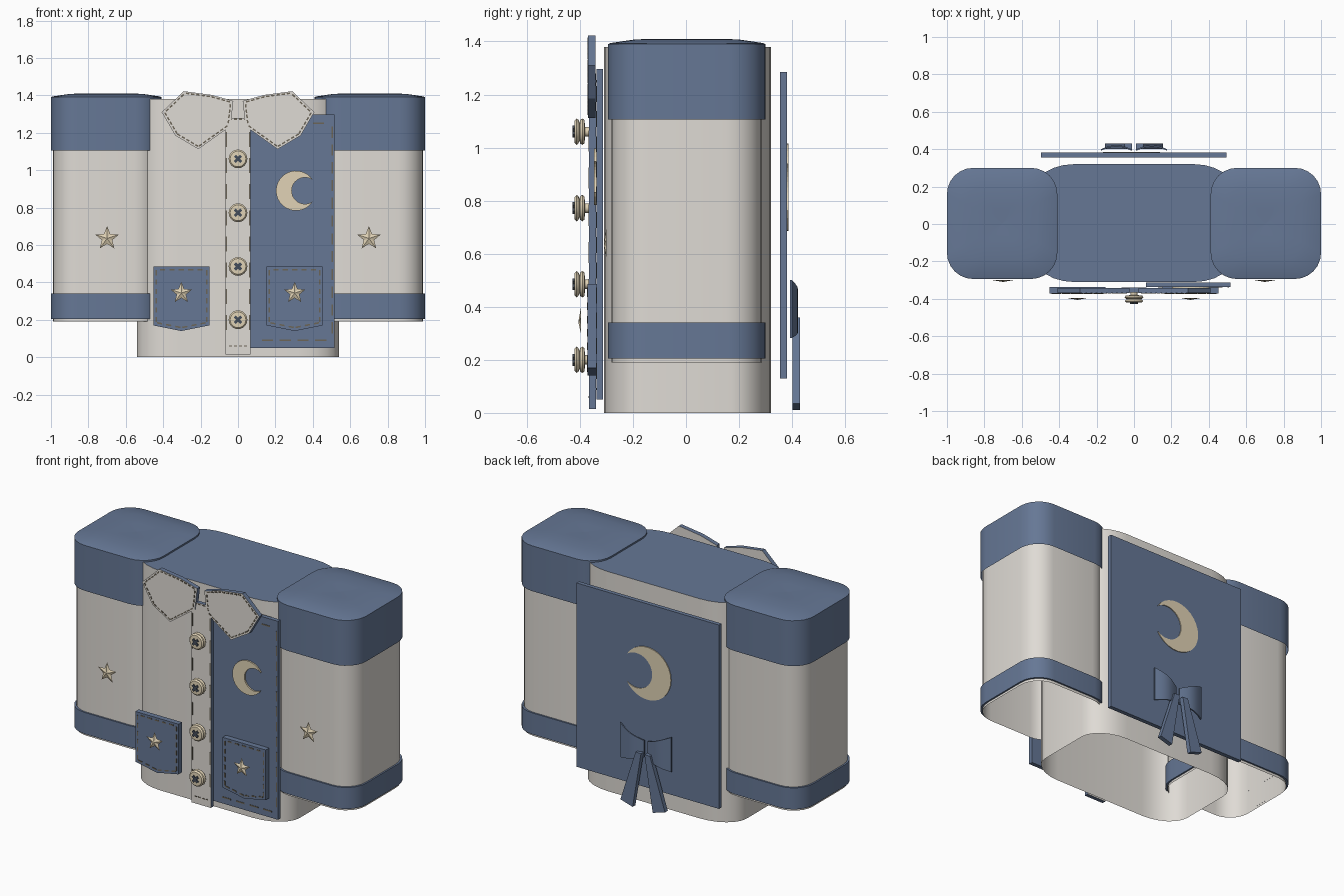
import bpy, bmesh, math
from mathutils import Vector

if "Cube" in bpy.data.objects:
    bpy.data.objects.remove(bpy.data.objects["Cube"])


def material(name, rgb):
    m = bpy.data.materials.new(name)
    m.diffuse_color = (*rgb, 1)
    m.use_nodes = True
    m.node_tree.nodes["Principled BSDF"].inputs["Base Color"].default_value = m.diffuse_color
    return m


BLUE = material("dusty_blue", (0.132, 0.186, 0.302))
CREAM = material("cream", (0.74, 0.71, 0.665))
TAN = material("tan", (0.75, 0.65, 0.465))
BROWN = material("stitch_brown", (0.15, 0.13, 0.095))
SLATE = material("dark_slate", (0.06, 0.075, 0.10))


def finish(name, bm, mats, smooth=False):
    bmesh.ops.recalc_face_normals(bm, faces=bm.faces[:])
    me = bpy.data.meshes.new(name)
    bm.to_mesh(me)
    bm.free()
    for m in mats:
        me.materials.append(m)
    ob = bpy.data.objects.new(name, me)
    bpy.context.collection.objects.link(ob)
    if smooth:
        bpy.ops.object.select_all(action='DESELECT')
        ob.select_set(True)
        bpy.context.view_layer.objects.active = ob
        bpy.ops.object.shade_smooth_by_angle(angle=math.radians(30))
    return ob


def rounded_rect(hx, hy, rx, ry, seg=6):
    pts = []
    for k, (sx, sy) in enumerate(((1, 1), (-1, 1), (-1, -1), (1, -1))):
        for i in range(seg + 1):
            a = math.radians(90 * k + 90 * i / seg)
            pts.append((sx * (hx - rx) + rx * math.cos(a), sy * (hy - ry) + ry * math.sin(a)))
    return pts


def stack(name, outline, cx, cy, levels, mats, top_mat=None):
    """Loft an outline through (scale, z) levels, open below; top_mat closes the top."""
    bm = bmesh.new()
    rings = [[bm.verts.new((cx + x * s, cy + y * s, z)) for x, y in outline] for s, z in levels]
    n = len(outline)
    for a, b in zip(rings, rings[1:]):
        for i in range(n):
            bm.faces.new((a[i], a[(i + 1) % n], b[(i + 1) % n], b[i]))
    if top_mat is not None:
        bm.faces.new(rings[-1]).material_index = top_mat
    return finish(name, bm, mats, True)


def plate(name, pts, y0, y1, face_mat, side_mat=None):
    """Extrude an x-z outline from y0 to y1, with an optional edge colour."""
    bm = bmesh.new()
    a = [bm.verts.new((x, y0, z)) for x, z in pts]
    b = [bm.verts.new((x, y1, z)) for x, z in pts]
    bm.faces.new(a)
    bm.faces.new(b)
    n = len(pts)
    for i in range(n):
        f = bm.faces.new((a[i], a[(i + 1) % n], b[(i + 1) % n], b[i]))
        f.material_index = 1 if side_mat else 0
    return finish(name, bm, [face_mat, side_mat] if side_mat else [face_mat])


def rect(x0, x1, z0, z1):
    return [(x0, z0), (x1, z0), (x1, z1), (x0, z1)]


def crescent(cx, cz, r, d=0.45, tip=32, n=24):
    t0 = math.radians(tip)
    vx, vz = math.cos(t0) - d, math.sin(t0)
    ri, t1 = math.hypot(vx, vz), math.atan2(vz, vx)
    pts = []
    for i in range(n + 1):
        t = t0 + (2 * math.pi - 2 * t0) * i / n
        pts.append((cx + r * math.cos(t), cz + r * math.sin(t)))
    for i in range(1, n):
        t = 2 * math.pi - t1 - (2 * math.pi - 2 * t1) * i / n
        pts.append((cx + r * (d + ri * math.cos(t)), cz + r * ri * math.sin(t)))
    return pts


def star(name, cx, cz, r, y_base, y_tip):
    bm = bmesh.new()
    ring = []
    for i in range(10):
        a = math.pi / 2 + i * math.pi / 5
        q = r if i % 2 == 0 else r * 0.44
        ring.append(bm.verts.new((cx + q * math.cos(a), y_base, cz + q * math.sin(a))))
    tip = bm.verts.new((cx, y_tip, cz))
    bm.faces.new(ring)
    for i in range(10):
        bm.faces.new((ring[i], ring[(i + 1) % 10], tip))
    finish(name, bm, [TAN])


def stitches(name, lines, y, length, gap, width=0.008):
    """Thin raised dashes along each x-z line segment."""
    bm = bmesh.new()
    for p, q in lines:
        p, q = Vector(p), Vector(q)
        total = (q - p).length
        d = (q - p) / total
        side = Vector((-d.y, d.x)) * width / 2
        count = max(1, int((total + gap) / (length + gap)))
        start = (total - count * (length + gap) + gap) / 2
        for i in range(count):
            a = p + d * (start + i * (length + gap))
            b = a + d * length
            quad = (a - side, b - side, b + side, a + side)
            f = [bm.verts.new((v.x, y - 0.002, v.y)) for v in quad]
            k = [bm.verts.new((v.x, y, v.y)) for v in quad]
            bm.faces.new(f)
            bm.faces.new(k)
            for j in range(4):
                bm.faces.new((f[j], f[(j + 1) % 4], k[(j + 1) % 4], k[j]))
    finish(name, bm, [BROWN])


def closed(pts):
    return list(zip(pts, pts[1:] + pts[:1]))


def shrink(pts, s):
    cx = sum(p[0] for p in pts) / len(pts)
    cz = sum(p[1] for p in pts) / len(pts)
    return [(cx + (x - cx) * s, cz + (z - cz) * s) for x, z in pts]


# Hollow torso with a blue top
stack("torso", rounded_rect(0.54, 0.315, 0.22, 0.15), 0, 0.005,
      [(1, 0), (1, 1.38)], [CREAM, BLUE], 1)

# Hollow sleeves, shoulder caps, cuffs and sleeve stars
for s, side in ((-1, "left"), (1, "right")):
    cx = s * 0.705
    stack(side + "_sleeve", rounded_rect(0.285, 0.284, 0.135, 0.135), cx, 0.003,
          [(1, 0.19), (1, 1.38)], [CREAM])
    cap = rounded_rect(0.295, 0.297, 0.14, 0.14)
    stack(side + "_shoulder_cap", cap, cx, 0.003,
          [(1, 1.105), (1, 1.39), (0.97, 1.394), (0.65, 1.408), (0.3, 1.41), (0.02, 1.405)], [BLUE], 0)
    stack(side + "_cuff", cap, cx, 0.003, [(0.965, 0.205), (1, 0.205), (1, 0.34), (0.965, 0.34)], [BLUE])
    star(side + "_sleeve_star", s * 0.70, 0.635, 0.066, -0.299, -0.310)

# Front panel, placket and crescent
plate("front_panel", rect(0.065, 0.515, 0.05, 1.297), -0.338, -0.312, BLUE)
plate("placket", rect(-0.067, 0.067, 0.015, 1.28), -0.365, -0.34, CREAM, BLUE)
plate("front_crescent", crescent(0.31, 0.89, 0.107), -0.347, -0.338, TAN)
stitches("panel_stitches", [((0.505, 0.1), (0.505, 1.26)), ((0.1, 0.09), (0.5, 0.09)),
                            ((0.36, 1.25), (0.5, 1.25))], -0.338, 0.06, 0.035)
stitches("placket_side_stitches", [((x, 0.08), (x, 1.27)) for x in (-0.062, 0.062)],
         -0.365, 0.08, 0.06)
stitches("placket_hem_stitches", [((-0.06, z), (0.06, z)) for z in (0.06, 1.272)],
         -0.365, 0.016, 0.01, 0.006)

# Collar wings and pockets with stitching
wing = [(0.025, 1.37), (0.14, 1.402), (0.29, 1.422), (0.408, 1.31),
        (0.335, 1.185), (0.212, 1.112), (0.04, 1.235)]
for s, side in ((-1, "left"), (1, "right")):
    pts = [(s * x, z) for x, z in wing]
    plate(side + "_collar", pts, -0.370, -0.342, CREAM, BLUE)
    stitches(side + "_collar_stitches", closed(shrink(pts, 0.92)), -0.37, 0.018, 0.01)
    cx = s * 0.303
    pocket = [(cx - 0.15, 0.485), (cx - 0.15, 0.17), (cx, 0.14), (cx + 0.15, 0.17), (cx + 0.15, 0.485)]
    plate(side + "_pocket", pocket, -0.372, -0.338, BLUE)
    inner = [(cx + (x - cx) * 0.9, 0.32 + (z - 0.32) * 0.9) for x, z in pocket]
    stitches(side + "_pocket_stitches", closed(inner), -0.372, 0.028, 0.022)
    star(side + "_pocket_star", cx, 0.343, 0.06, -0.395, -0.406)

# Turned buttons with crossed thread
PROFILE = [(0.018, -0.365), (0.018, -0.38), (0.044, -0.383), (0.05, -0.391), (0.044, -0.399),
           (0.034, -0.402), (0.044, -0.405), (0.05, -0.412), (0.042, -0.42), (0.026, -0.421)]
for k, z in enumerate((0.2, 0.485, 0.772, 1.06)):
    bm = bmesh.new()
    n = 24
    rings = [[bm.verts.new((r * math.cos(2 * math.pi * i / n), y, z + r * math.sin(2 * math.pi * i / n)))
              for i in range(n)] for r, y in PROFILE]
    for a, b in zip(rings, rings[1:]):
        for i in range(n):
            bm.faces.new((a[i], a[(i + 1) % n], b[(i + 1) % n], b[i]))
    bm.faces.new(rings[0])
    bm.faces.new(rings[-1])
    finish(f"button_{k + 1}", bm, [TAN], True)
    for s in (-1, 1):
        d, w = 0.017, 0.0055
        bar = [(-d - w, s * (-d + w)), (-d + w, s * (-d - w)), (d + w, s * (d - w)), (d - w, s * (d + w))]
        plate(f"button_thread_{k + 1}_{s}", [(x, z + q) for x, q in bar], -0.428, -0.42, SLATE)

# Back panel with crescent
plate("back_panel", rect(-0.497, 0.495, 0.13, 1.285), 0.355, 0.381, BLUE)
plate("back_crescent", crescent(0.0, 0.85, 0.165), 0.381, 0.386, TAN)

# Bow with curved loops and splayed tails
for s, side in ((-1, "left"), (1, "right")):
    bm = bmesh.new()
    steps, prev = 8, None
    for i in range(steps + 1):
        t = i / steps
        x = s * (0.012 + 0.165 * t)
        y = 0.392 + 0.022 * math.sin(math.pi * t)
        top, bot = 0.43 + 0.07 * t, 0.325 - 0.042 * t
        cur = [bm.verts.new(v) for v in ((x, y, bot), (x, y, top), (x, y + 0.008, top), (x, y + 0.008, bot))]
        if prev:
            for j in range(4):
                bm.faces.new((prev[j], prev[(j + 1) % 4], cur[(j + 1) % 4], cur[j]))
        if i in (0, steps):
            bm.faces.new(cur)
        prev = cur
    finish(side + "_bow_loop", bm, [BLUE], True)
    tail = [(s * 0.012, 0.36), (s * 0.05, 0.36), (s * 0.155, 0.035), (s * 0.07, 0.01)]
    plate(side + "_bow_tail", tail, 0.402, 0.43, BLUE)
